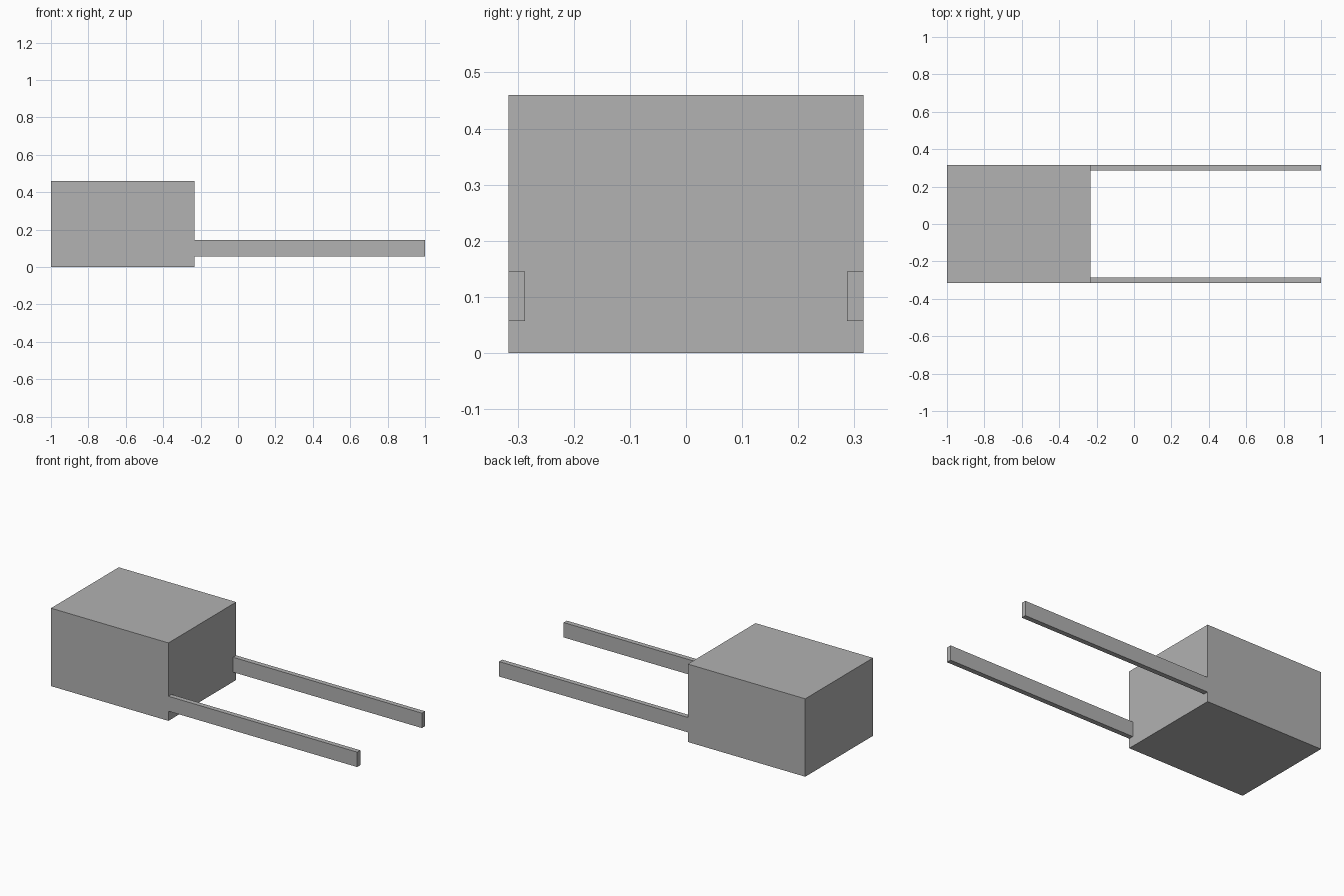
import bpy
import bmesh
from mathutils import Vector

cube = bpy.data.objects.get("Cube")
if cube:
    bpy.data.objects.remove(cube, do_unlink=True)

# Single plain grey finish
GREY = (0.445, 0.445, 0.445, 1.0)
grey = bpy.data.materials.new("plain grey")
grey.use_nodes = True
grey.diffuse_color = GREY
grey.node_tree.nodes["Principled BSDF"].inputs["Base Color"].default_value = GREY

# Shared dimensions
BODY_END = -0.233
HALF_WIDTH = 0.316
HEIGHT = 0.46
ARM_THICKNESS = 0.029


def box(name, low, high):
    """Make a sharp-edged box between two opposite corners."""
    low, high = Vector(low), Vector(high)
    bm = bmesh.new()
    bmesh.ops.create_cube(bm, size=1)
    bmesh.ops.scale(bm, vec=high - low, verts=bm.verts)
    bmesh.ops.translate(bm, vec=(low + high) / 2, verts=bm.verts)
    mesh = bpy.data.meshes.new(name)
    bm.to_mesh(mesh)
    bm.free()
    mesh.materials.append(grey)
    obj = bpy.data.objects.new(name, mesh)
    bpy.context.collection.objects.link(obj)
    return obj


# Block body
box("body", (-1, -HALF_WIDTH, 0), (BODY_END, HALF_WIDTH, HEIGHT))

# Two long arms, flush with the outer sides of the body
for name, y in (("front_arm", -HALF_WIDTH), ("back_arm", HALF_WIDTH - ARM_THICKNESS)):
    box(name, (BODY_END, y, 0.057), (1, y + ARM_THICKNESS, 0.145))
